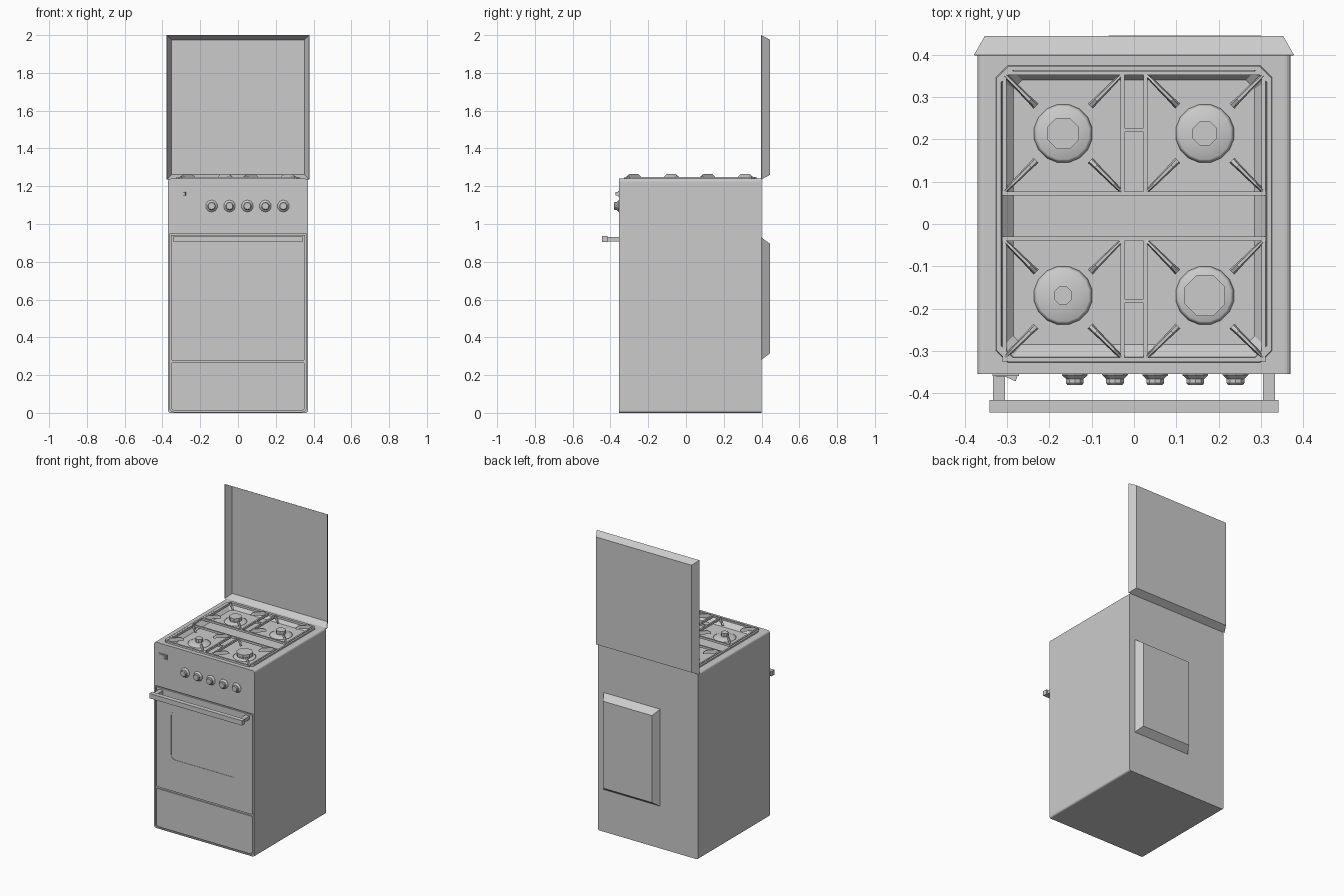
import bpy, bmesh
from math import pi, cos, sin
from mathutils import Vector

if "Cube" in bpy.data.objects:
    bpy.data.objects.remove(bpy.data.objects["Cube"])


def loft(name, rings, caps=True):
    """Skin a list of equal-length point rings, capping both ends."""
    bm = bmesh.new()
    loops = [[bm.verts.new(p) for p in r] for r in rings]
    n = len(rings[0])
    for a, b in zip(loops, loops[1:]):
        for i in range(n):
            bm.faces.new((a[i], a[(i + 1) % n], b[(i + 1) % n], b[i]))
    if caps:
        bm.faces.new(loops[0])
        bm.faces.new(loops[-1])
    bmesh.ops.recalc_face_normals(bm, faces=bm.faces)
    me = bpy.data.meshes.new(name)
    bm.to_mesh(me)
    bm.free()
    ob = bpy.data.objects.new(name, me)
    bpy.context.collection.objects.link(ob)
    return ob


def rect(x0, x1, v0, v1, r_low=0, r_high=0, seg=4):
    """Rounded rectangle, separate radii for the lower and upper corners."""
    pts = []
    for x, v, sx, sv, a0, r in ((x0, v0, 1, 1, pi, r_low), (x1, v0, -1, 1, 1.5 * pi, r_low),
                                (x1, v1, -1, -1, 0, r_high), (x0, v1, 1, -1, .5 * pi, r_high)):
        if r == 0:
            pts.append((x, v))
            continue
        for i in range(seg + 1):
            a = a0 + .5 * pi * i / seg
            pts.append((x + sx * r + r * cos(a), v + sv * r + r * sin(a)))
    return pts


def at_y(pts, y):
    return [(x, y, z) for x, z in pts]


def at_z(pts, z):
    return [(x, y, z) for x, y in pts]


def box(name, x0, x1, y0, y1, z0, z1):
    return loft(name, [at_z(rect(x0, x1, y0, y1), z) for z in (z0, z1)])


def octagon(x, y0, y1, c):
    return [(-x + c, y0), (x - c, y0), (x, y0 + c), (x, y1 - c),
            (x - c, y1), (-x + c, y1), (-x, y1 - c), (-x, y0 + c)]


def circle(cx, cy, r, n):
    return [(cx + r * cos(2 * pi * (i + .5) / n), cy + r * sin(2 * pi * (i + .5) / n)) for i in range(n)]


def carve(ob, cutter):
    """Boolean the cutter out of the object, then drop the cutter."""
    cutter.hide_render = True
    m = ob.modifiers.new("cut", 'BOOLEAN')
    m.operation, m.object, m.solver = 'DIFFERENCE', cutter, 'EXACT'
    me = bpy.data.meshes.new_from_object(ob.evaluated_get(bpy.context.evaluated_depsgraph_get()))
    ob.modifiers.clear()
    ob.data = me
    bpy.data.objects.remove(cutter)


FRONT, BACK, TOP = -.355, .40, 1.24

# Body shell with rounded long edges, burner tray and front recess
body = loft("body", [at_y(rect(-.37, .37, 0, TOP, .012, .014), y) for y in (FRONT, BACK)])
carve(body, loft("tray_cutter", [
    at_z(octagon(.285, -.285, .34, .02), 1.212),
    at_z(octagon(.312, -.315, .362, .025), 1.241),
    at_z(octagon(.312, -.315, .362, .025), 1.30)]))
carve(body, loft("front_cutter", [at_y(rect(-.361, .361, .006, .95, .02), y) for y in (-.40, -.347)]))

# Oven door with a shallow window, and the drawer below
door = loft("oven_door", [at_y(rect(-.354, .354, .278, .942, .008), y) for y in (-.345, FRONT)])
carve(door, loft("window_cutter", [at_y(rect(-.245, .245, .49, .81, .03, .03), y) for y in (-.40, -.3525)]))
loft("drawer", [at_y(rect(-.354, .354, .013, .266, .018, .008), y) for y in (-.345, FRONT)])

# Door handle
box("handle_bar", -.342, .342, -.446, -.416, .904, .936)
for s in (-1, 1):
    xs = sorted((s * .305, s * .333))
    box("handle_bracket", *xs, -.42, -.35, .908, .931)

# Control knobs: flared collar and grip
for i in range(5):
    x = -.14 + .095 * i
    loft("knob", [at_y(circle(x, 1.095, r, 10), y) for r, y in
                  ((.032, -.352), (.032, -.357), (.022, -.366), (.022, -.376), (.018, -.381))])

# Rocker switch
loft("switch_frame", [at_y(rect(-.335, -.272, 1.145, 1.176), y) for y in (-.352, -.359)])
loft("switch_rocker", [[(-.325, -.355, z), (-.325, -.362, z), (-.302, -.362, z),
                        (-.280, -.372, z), (-.274, -.355, z)] for z in (1.151, 1.170)])

# Raised rim round the burner tray
rim = [at_z(octagon(x, y0, y1, .028), z) for x, y0, y1, z in (
    (.327, -.328, .375, 1.237), (.325, -.326, .373, 1.248), (.314, -.316, .363, 1.248), (.312, -.315, .362, 1.237))]
loft("tray_rim", rim + [rim[0]], caps=False)

# Pan supports: two grates, each with frame, double centre bars and crossbar
W = .005
for y0, y1, cross in ((.072, .357, .222), (-.32, -.035, -.182)):
    for y in (y0, y1):
        box("grate_cross_rail", -.312, .312, y - W, y + W, 1.236, 1.25)
    for x in (-.306, -.027, .027, .306):
        box("grate_long_rail", x - W, x + W, y0, y1, 1.236, 1.25)
    box("grate_divider", -.027, .027, cross - W, cross + W, 1.236, 1.25)
    # Diagonal fingers pointing from each corner to the burner
    for cx in (-.1675, .1675):
        cy = (y0 + y1) / 2
        for sx in (-1, 1):
            for sy in (-1, 1):
                d, n = Vector((sx, sy, 0)), Vector((-sy, sx, 0))
                c = Vector((cx, cy, 0))
                rings = []
                for t, w, lo, hi in ((.138, .003, 1.238, 1.25), (.120, .004, 1.238, 1.264),
                                     (.078, .005, 1.243, 1.264), (.064, .006, 1.243, 1.25)):
                    p = c + d * t
                    rings.append([p + n * w + Vector((0, 0, lo)), p - n * w + Vector((0, 0, lo)),
                                  p - n * w * .5 + Vector((0, 0, hi)), p + n * w * .5 + Vector((0, 0, hi))])
                loft("grate_finger", rings)

# Burners: low smooth mound with a faceted cap
for x, y, r in ((-.1675, .214, .040), (.1675, .214, .031), (-.1675, -.169, .023), (.1675, -.169, .052)):
    mound = loft("burner_mound", [at_z(circle(x, y, k, 16), z) for k, z in
                                  ((.072, 1.211), (.062, 1.216), (.035, 1.221), (.02, 1.223))])
    mound.data.shade_smooth()
    loft("burner_cap", [at_z(circle(x, y, r * k, 8), z) for k, z in ((.92, 1.215), (1, 1.235), (1, 1.246))])

# Open lid: a shallow pan with sloping sides, standing upright at the back
bm = bmesh.new()
outer = [bm.verts.new(p) for p in at_y(rect(-.378, .378, 1.236, 2.0), .40)]
inner = [bm.verts.new(p) for p in at_y(rect(-.353, .353, 1.26, 1.976), .444)]
for i in range(4):
    j = (i + 1) % 4
    bm.faces.new((outer[i], outer[j], inner[j], inner[i]))
bm.faces.new(inner)
bmesh.ops.recalc_face_normals(bm, faces=bm.faces)
me = bpy.data.meshes.new("lid")
bm.to_mesh(me)
bm.free()
lid = bpy.data.objects.new("lid", me)
bpy.context.collection.objects.link(lid)
solid = lid.modifiers.new("sheet", 'SOLIDIFY')
solid.thickness = .003
# The outward side is the one facing +y
if me.polygons[4].normal.y < 0:
    me.flip_normals()
solid.offset = -1

# Bevelled housing on the back, off to one side
loft("rear_housing", [at_y(rect(-.09, .33, .28, .93), .398), at_y(rect(-.06, .30, .315, .895), .445)])
